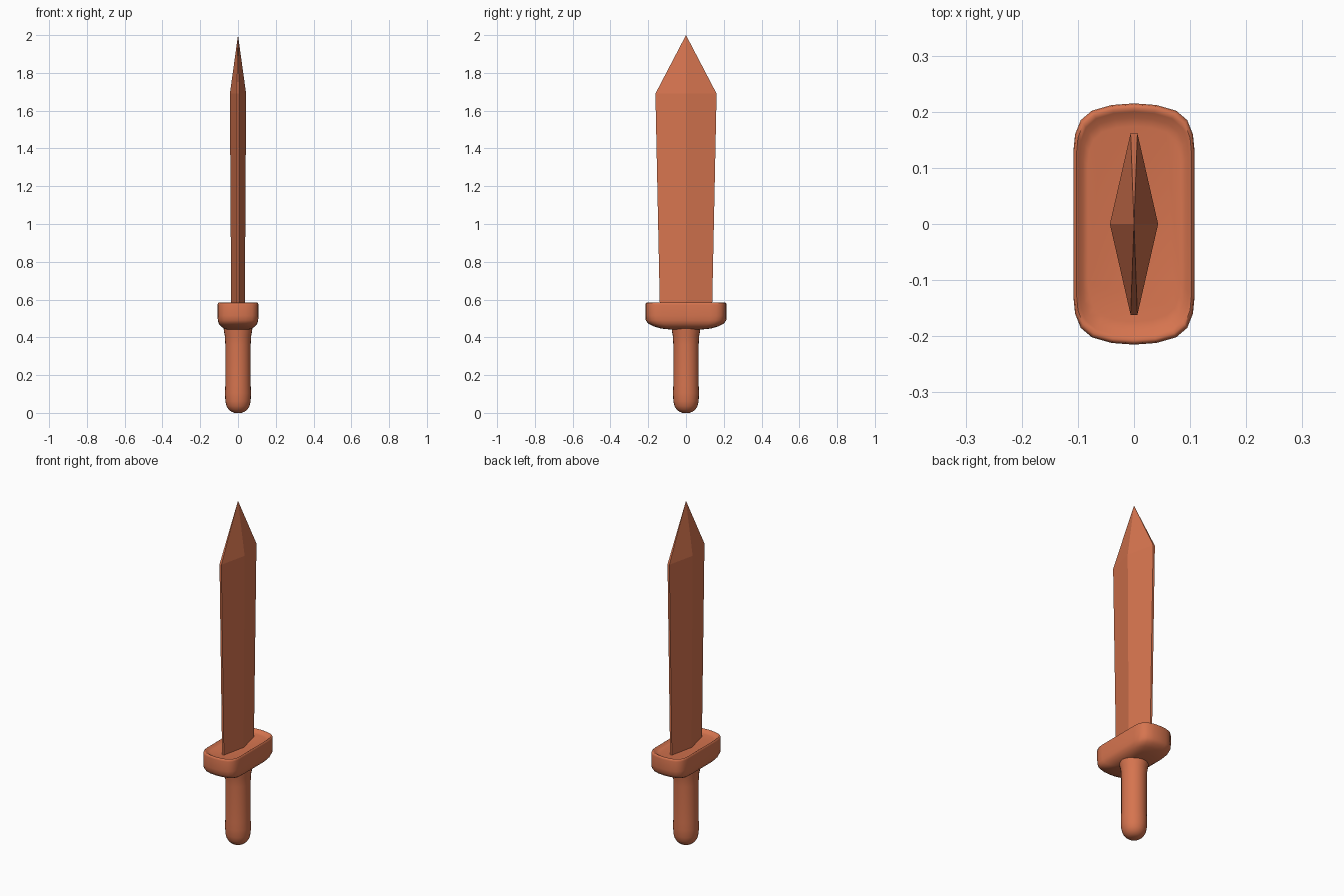
import bpy
import bmesh
import math

old = bpy.data.objects.get("Cube")
if old:
    bpy.data.objects.remove(old, do_unlink=True)

# One terracotta colour for the whole sword
COLOUR = (0.67, 0.175, 0.078, 1.0)
clay = bpy.data.materials.new("terracotta")
clay.use_nodes = True
clay.diffuse_color = COLOUR
clay.node_tree.nodes["Principled BSDF"].inputs["Base Color"].default_value = COLOUR


def loft(name, rings, smooth_angle=None):
    """Skin matching rings of points and cap both ends."""
    bm = bmesh.new()
    loops = [[bm.verts.new(p) for p in ring] for ring in rings]
    for low, high in zip(loops, loops[1:]):
        n = len(low)
        for i in range(n):
            j = (i + 1) % n
            bm.faces.new((low[i], low[j], high[j], high[i]))
    bm.faces.new(loops[0][::-1])
    bm.faces.new(loops[-1])
    bmesh.ops.remove_doubles(bm, verts=bm.verts, dist=0.00005)
    bmesh.ops.recalc_face_normals(bm, faces=bm.faces)
    mesh = bpy.data.meshes.new(name)
    bm.to_mesh(mesh)
    bm.free()
    mesh.materials.append(clay)
    obj = bpy.data.objects.new(name, mesh)
    bpy.context.collection.objects.link(obj)
    if smooth_angle:
        bpy.ops.object.select_all(action='DESELECT')
        obj.select_set(True)
        bpy.context.view_layer.objects.active = obj
        bpy.ops.object.shade_smooth_by_angle(angle=math.radians(smooth_angle))
    return obj


# Blade: flattened diamond section, widening upward to a shoulder, then a point
def blade_ring(z, thick, wide, edge):
    return [(thick, 0, z), (edge, wide, z), (-edge, wide, z),
            (-thick, 0, z), (-edge, -wide, z), (edge, -wide, z)]


loft("blade", [blade_ring(0.54, 0.036, 0.138, 0.006),
               blade_ring(1.69, 0.043, 0.162, 0.006),
               blade_ring(2.0, 0.0, 0.0, 0.0)])

# Guard: rounded oblong with a bowled underside and a shallow dished top
quarter = [(0.108, 0.13), (0.105, 0.16), (0.095, 0.185), (0.075, 0.202), (0.04, 0.212)]
half = quarter + [(0, 0.215)] + [(-x, y) for x, y in reversed(quarter)]
outline = half + [(-x, -y) for x, y in half]
guard_profile = [  # x scale, y scale, height
    (0.45, 0.30, 0.440), (0.68, 0.60, 0.446), (0.84, 0.80, 0.458),
    (0.94, 0.93, 0.472), (0.99, 0.99, 0.490), (1.0, 1.0, 0.515),
    (1.0, 1.0, 0.572), (0.985, 0.99, 0.581), (0.95, 0.965, 0.584),
    (0.90, 0.93, 0.580), (0.84, 0.88, 0.572), (0.76, 0.81, 0.569)]
loft("guard", [[(x * sx, y * sy, z) for x, y in outline]
               for sx, sy, z in guard_profile], 60)

# Grip: round handle with a domed end, flaring slightly into the guard
grip_profile = [  # radius, height
    (0.018, 0.0), (0.035, 0.006), (0.050, 0.018), (0.061, 0.036),
    (0.067, 0.062), (0.069, 0.105), (0.067, 0.15), (0.067, 0.36),
    (0.070, 0.41), (0.075, 0.435), (0.077, 0.46)]
SIDES = 24
loft("grip", [[(r * math.cos(math.tau * i / SIDES), r * math.sin(math.tau * i / SIDES), z)
               for i in range(SIDES)] for r, z in grip_profile], 60)
